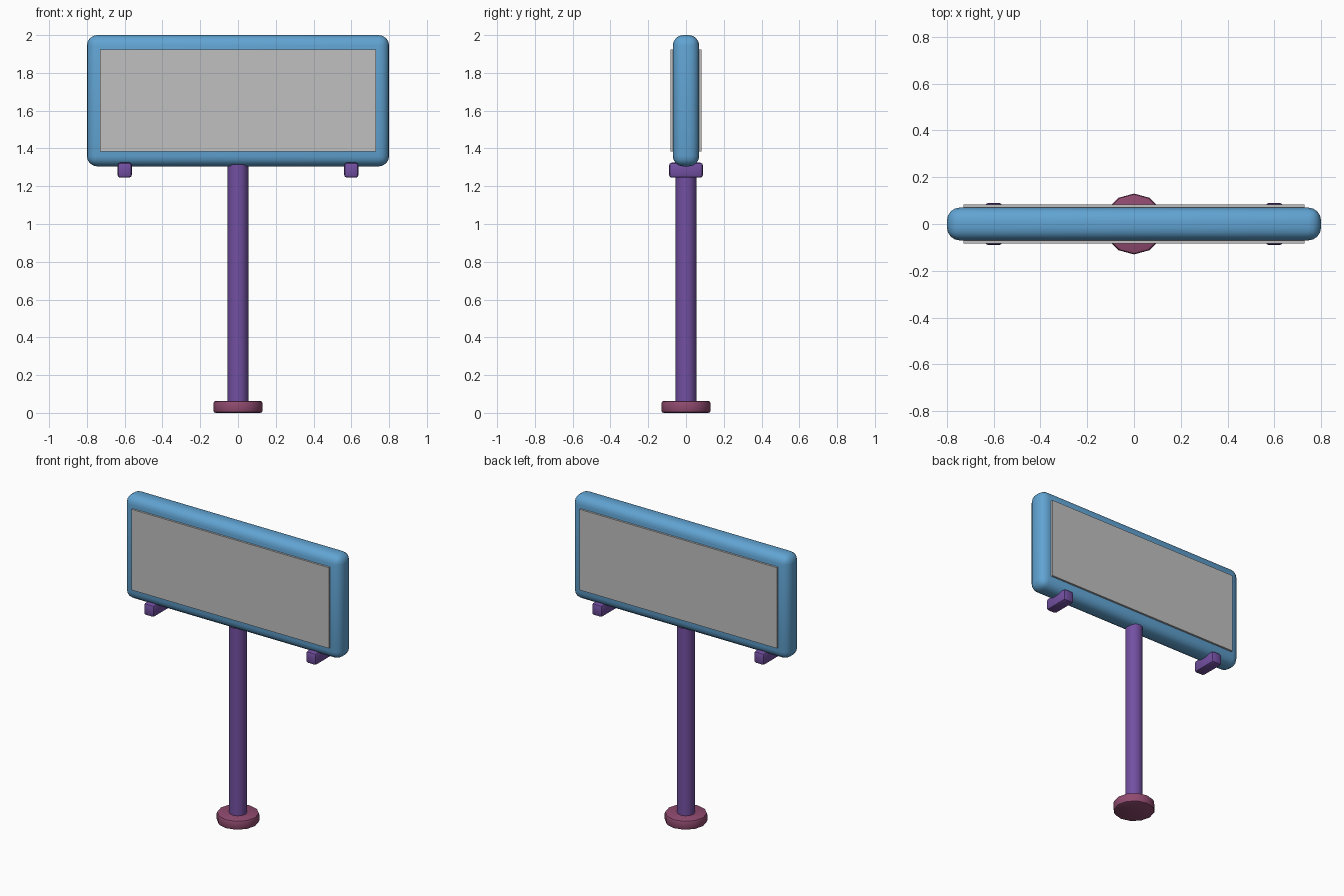
import bpy, math

if "Cube" in bpy.data.objects:
    bpy.data.objects.remove(bpy.data.objects["Cube"])


def material(name, color):
    m = bpy.data.materials.new(name)
    m.diffuse_color = (*color, 1)
    m.use_nodes = True
    m.node_tree.nodes["Principled BSDF"].inputs["Base Color"].default_value = m.diffuse_color
    return m


BLUE = material("frame blue", (0.12, 0.37, 0.65))
GREY = material("panel grey", (0.53, 0.53, 0.53))
PURPLE = material("post purple", (0.17, 0.08, 0.36))
PLUM = material("base plum", (0.28, 0.07, 0.16))


def finish(name, mat, bevel=0, segments=2):
    """Name, colour, round the edges and smooth the active object."""
    ob = bpy.context.object
    ob.name = name
    ob.data.materials.append(mat)
    bpy.ops.object.transform_apply(location=False, rotation=True, scale=True)
    if bevel:
        b = ob.modifiers.new("rounding", 'BEVEL')
        b.width = bevel
        b.segments = segments
        b.limit_method = 'ANGLE'
        b.angle_limit = math.radians(40)
        bpy.ops.object.modifier_apply(modifier=b.name)
        bpy.ops.object.shade_smooth_by_angle(angle=math.radians(40))
    return ob


def box(name, mat, center, size, bevel=0, segments=2):
    bpy.ops.mesh.primitive_cube_add(size=1, location=center)
    bpy.context.object.scale = size
    return finish(name, mat, bevel, segments)


def cylinder(name, mat, radius, z0, z1, sides, bevel=0):
    bpy.ops.mesh.primitive_cylinder_add(vertices=sides, radius=radius, depth=z1 - z0,
                                        location=(0, 0, (z0 + z1) / 2))
    ob = finish(name, mat, bevel)
    bpy.ops.object.shade_smooth_by_angle(angle=math.radians(40))
    return ob


# Round foot and tall post
cylinder("base", PLUM, 0.13, 0, 0.063, 12, 0.012)
cylinder("post", PURPLE, 0.055, 0.05, 1.315, 12)

# Rounded sign body
box("sign_frame", BLUE, (0, 0, 1.6525), (1.6, 0.14, 0.695), 0.055, 4)

# Display panels, front and back
for side, label in ((-1, "front"), (1, "back")):
    box(label + "_panel", GREY, (0, side * 0.074, 1.655), (1.46, 0.018, 0.54))

# Small brackets under the sign
for side, label in ((-1, "left"), (1, "right")):
    box(label + "_bracket", PURPLE, (side * 0.6, 0, 1.285), (0.076, 0.18, 0.08), 0.015)
